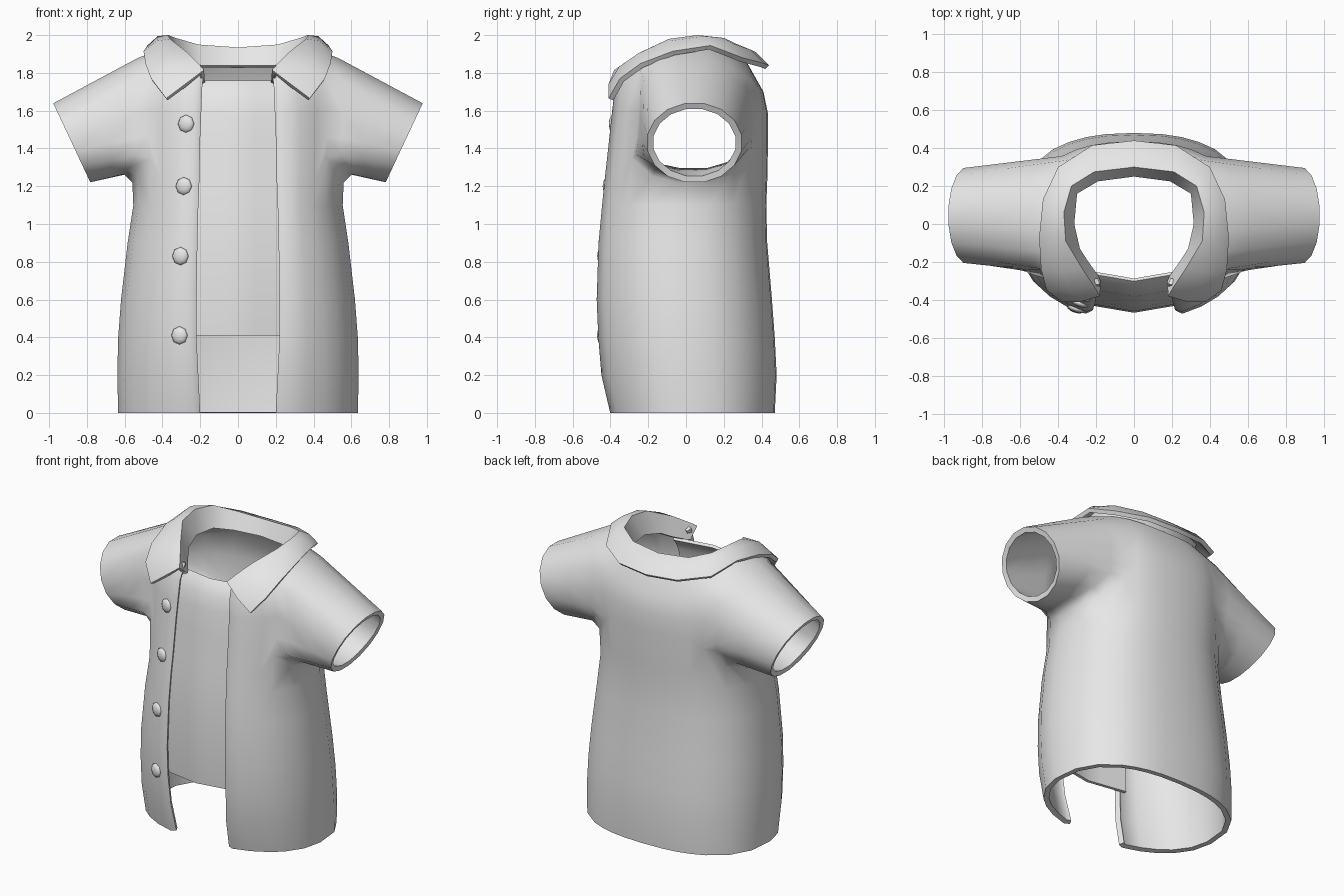
import bpy, bmesh, math
from mathutils import Vector, Matrix

if "Cube" in bpy.data.objects:
    bpy.data.objects.remove(bpy.data.objects["Cube"], do_unlink=True)

cloth = bpy.data.materials.new("light_grey_cloth")
cloth.use_nodes = True
cloth.diffuse_color = (0.8, 0.8, 0.8, 1)
cloth.node_tree.nodes["Principled BSDF"].inputs["Base Color"].default_value = (0.8, 0.8, 0.8, 1)

# Roundness of the torso cross-section
FRONT_POWER, BACK_POWER = 2.2, 2.4

# Torso rows: height, half width, front y, back y, opening half width, shoulder lift
ROWS = [
    (0.00, 0.635, -0.425, 0.47, 0.20, 0),
    (0.20, 0.64, -0.475, 0.48, 0.21, 0),
    (0.40, 0.635, -0.495, 0.47, 0.22, 0),
    (0.60, 0.62, -0.505, 0.455, 0.22, 0),
    (0.90, 0.585, -0.497, 0.43, 0.215, 0),
    (1.10, 0.555, -0.48, 0.425, 0.21, 0),
    (1.22, 0.56, -0.465, 0.43, 0.205, 0),
    (1.46, 0.57, -0.435, 0.435, 0.20, 0),
    (1.58, 0.57, -0.42, 0.435, 0.195, 0.04),
    (1.70, 0.53, -0.405, 0.41, 0.19, 0.18),
    (1.83, 0.39, -0.37, 0.32, 0.18, 0.10),
]
HOLE_ROWS, HOLE_COLS = (6, 9), (4, 9)


def finish(name, bm, thickness=0, mirror=False):
    mesh = bpy.data.meshes.new(name)
    bm.to_mesh(mesh)
    bm.free()
    mesh.materials.append(cloth)
    obj = bpy.data.objects.new(name, mesh)
    bpy.context.collection.objects.link(obj)
    if mirror:
        obj.modifiers.new("Mirror", "MIRROR").merge_threshold = 0.002
    if thickness:
        solid = obj.modifiers.new("Thickness", "SOLIDIFY")
        solid.thickness = thickness
        solid.offset = -1
    bpy.ops.object.select_all(action="DESELECT")
    obj.select_set(True)
    bpy.context.view_layer.objects.active = obj
    # Modifiers are applied first so that the cloth rims stay sharp
    bpy.ops.object.convert(target="MESH")
    bpy.ops.object.shade_smooth_by_angle(angle=math.radians(75))


def grid(bm, points, skip=lambda r, c: False):
    verts = [[bm.verts.new(p) for p in row] for row in points]
    for r in range(len(verts) - 1):
        for c in range(len(verts[r]) - 1):
            if not skip(r, c):
                bm.faces.new((verts[r][c], verts[r][c + 1],
                              verts[r + 1][c + 1], verts[r + 1][c]))
    return verts


def row_at(z):
    for low, high in zip(ROWS, ROWS[1:]):
        if z <= high[0]:
            t = (z - low[0]) / (high[0] - low[0])
            return [a + (b - a) * t for a, b in zip(low, high)]


def front_y(x, z):
    _, a, f, b, _, _ = row_at(z)
    return (f + b) / 2 - (b - f) / 2 * (1 - abs(x / a) ** FRONT_POWER) ** (1 / FRONT_POWER)


def torso_row(row):
    z, a, f, b, edge, lift = row
    angle_at = lambda x: -math.degrees(math.acos((x / a) ** (FRONT_POWER / 2)))
    first, second = angle_at(edge), angle_at(edge + 0.035)
    angles = [first, second, (second - 46) / 2, -46, -35, -19, -3,
              15, 34, 52, 62, 71, 80, 90]
    tilt = 0.03 if row is ROWS[-1] else 0
    points = []
    for i, deg in enumerate(angles):
        s, c = math.sin(math.radians(deg)), math.cos(math.radians(deg))
        power = 2 / (FRONT_POWER if s < 0 else BACK_POWER)
        y = (f + b) / 2 + (b - f) / 2 * math.copysign(abs(s) ** power, s)
        roll = 0.025 if i == 0 else 0  # rolled edge of the opening
        points.append(Vector((a * abs(c) ** power, y + roll,
                              z + lift * c * c + tilt * s)))
    points[-1].x = 0
    return points


# Shirt: half torso with a rounded armhole, sleeve lofted out of it, then mirrored
bm = bmesh.new()
(r0, r1), (c0, c1) = HOLE_ROWS, HOLE_COLS
torso = [torso_row(r) for r in ROWS]
for c, rise in zip(range(c0, c1 + 1), (0.13, 0.035, 0, 0, 0.05, 0.17)):
    torso[r0][c].z += rise
verts = grid(bm, torso, lambda r, c: r0 <= r < r1 and c0 <= c < c1)
loop = [verts[r0][c] for c in range(c0, c1)]
loop += [verts[r][c1] for r in range(r0, r1)]
loop += [verts[r1][c] for c in range(c1, c0, -1)]
loop += [verts[r][c0] for r in range(r1, r0, -1)]

cuff = Vector((0.88, 0.045, 1.43))
cuff_up, cuff_side = Vector((0.10, 0, 0.213)), Vector((0, 0.255, 0))
starts = [v.co.copy() for v in loop]
step = math.tau / len(loop)
previous = loop
for t in (0.2, 0.55, 1):
    ring = []
    for i, p in enumerate(starts):
        ang = (i - (c1 - c0) / 2) * step - math.pi / 2
        end = cuff + cuff_side * math.cos(ang) + cuff_up * math.sin(ang)
        q = p.lerp(end, t)
        q.z += 0.055 * max(0, -math.sin(ang)) * (1 - t)
        ring.append(bm.verts.new(q))
    for i in range(len(ring)):
        k = (i + 1) % len(ring)
        bm.faces.new((previous[i], previous[k], ring[k], ring[i]))
    previous = ring
bmesh.ops.delete(bm, geom=[v for v in bm.verts if not v.link_faces], context="VERTS")
finish("shirt", bm, 0.035, mirror=True)

# Collar: inner edge, crest and outer edge from centre back round to the tip
STATIONS = [
    ((0, 0.25, 1.84), (0, 0.3, 1.935), (0, 0.44, 1.84)),
    ((0.19, 0.225, 1.84), (0.21, 0.275, 1.95), (0.22, 0.415, 1.85)),
    ((0.3, 0.16, 1.85), (0.33, 0.2, 1.985), (0.4, 0.3, 1.88)),
    ((0.315, 0, 1.86), (0.37, 0.06, 2), (0.48, 0.13, 1.945)),
    ((0.285, -0.13, 1.83), (0.36, -0.09, 1.98), (0.5, -0.07, 1.915)),
    ((0.24, -0.2, 1.79), (0.27, -0.24, 1.91), (0.49, -0.24, 1.85)),
    ((0.19, -0.27, 1.76), (0.21, -0.33, 1.85), (0.46, -0.35, 1.77)),
    ((0.175, -0.3, 1.75), (0.18, -0.38, 1.815), (0.38, -0.41, 1.665)),
]
bm = bmesh.new()
columns = []
for i, station in enumerate(STATIONS):
    inner, crest, outer = map(Vector, station)
    middle = crest.lerp(outer, 0.5)
    middle.z += 0.022 if i < len(STATIONS) - 1 else 0
    middle.y -= 0.015 if i > 4 else 0
    columns.append((inner, crest, middle, outer))
grid(bm, list(zip(*columns)))
finish("collar", bm, 0.028, mirror=True)

# Undershirt panel filling the opening, with a rounded neckline
bm = bmesh.new()
panel = []
for z, back in ((0.41, 0), (0.6, 0), (0.9, 0), (1.1, 0), (1.23, 0), (1.42, 0),
                (1.58, 0), (1.67, 0.01), (1.73, 0.03), (1.76, 0.05)):
    f = row_at(z)[2]
    panel.append([Vector((x, f + 0.037 + back + 0.17 * abs(x), z))
                  for x in (-0.27, -0.18, -0.09, 0, 0.09, 0.18, 0.27)])
grid(bm, panel)
finish("undershirt_panel", bm, 0.02)

# Buttons down the right placket
for i, (x, z) in enumerate(((-0.275, 1.53), (-0.287, 1.2), (-0.305, 0.83), (-0.31, 0.41))):
    bm = bmesh.new()
    place = Matrix.Translation((x, front_y(x, z), z))
    turn = Matrix.Rotation(math.radians(-20), 4, "Z")
    shape = Matrix.Diagonal((0.046, 0.02, 0.048, 1)) @ Matrix.Rotation(math.pi / 2, 4, "X")
    bmesh.ops.create_uvsphere(bm, u_segments=8, v_segments=6, radius=1,
                              matrix=place @ turn @ shape)
    finish(f"button_{i + 1}", bm)
